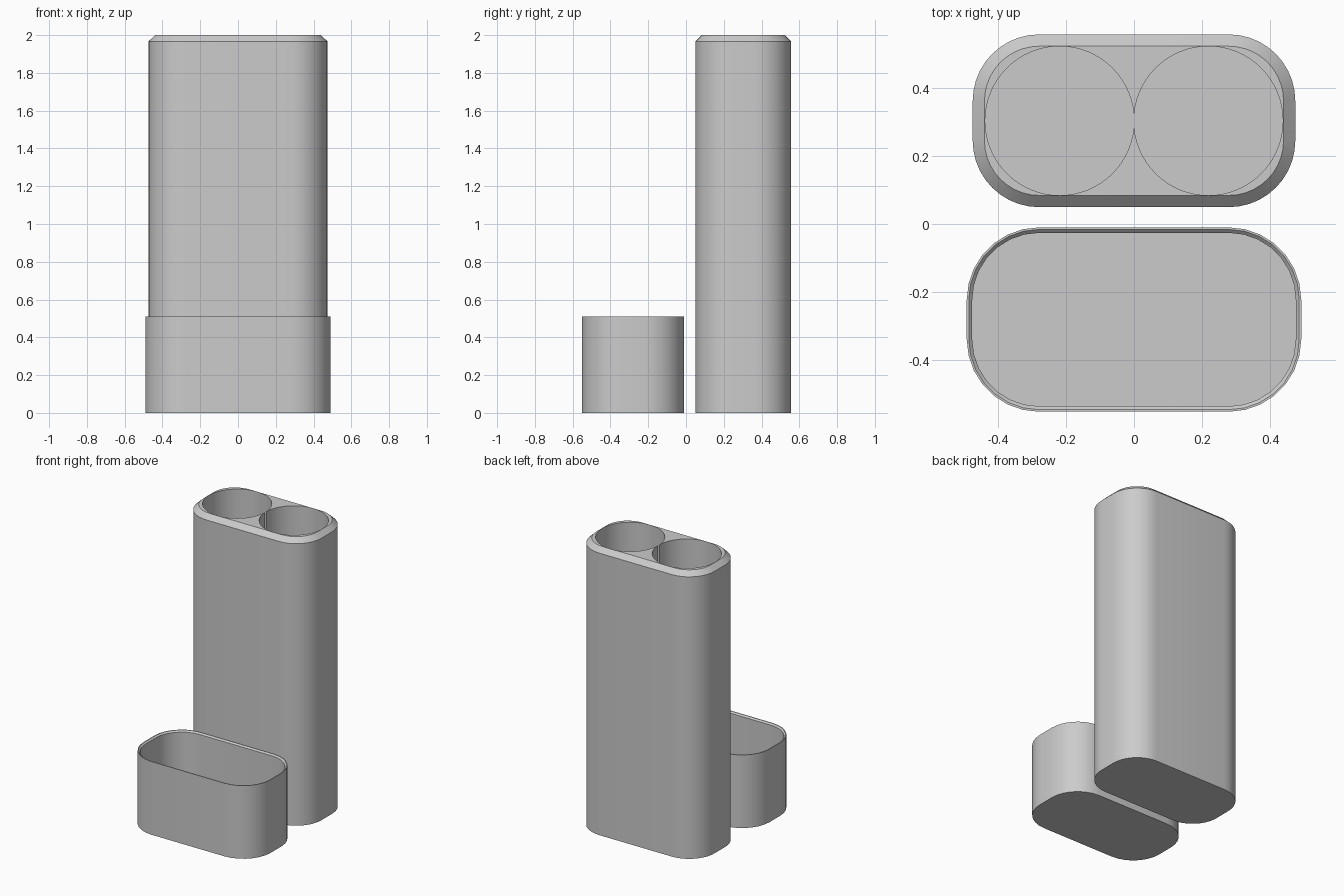
import bpy, bmesh
from math import cos, sin, pi, radians

cube = bpy.data.objects.get("Cube")
if cube:
    bpy.data.objects.remove(cube, do_unlink=True)

grey = bpy.data.materials.new("plain grey")
grey.use_nodes = True
grey.diffuse_color = (0.6, 0.6, 0.6, 1)
grey.node_tree.nodes["Principled BSDF"].inputs["Base Color"].default_value = (0.6, 0.6, 0.6, 1)


def rounded_outline(hx, hy, r, y, z, steps):
    """Rounded rectangle, counter-clockwise."""
    points = []
    for k, (sx, sy) in enumerate([(1, 1), (-1, 1), (-1, -1), (1, -1)]):
        for i in range(steps + 1):
            a = (k + i / steps) * pi / 2
            points.append((sx * (hx - r) + r * cos(a), y + sy * (hy - r) + r * sin(a), z))
    return points


def loft(name, hx, hy, r, y, levels, steps):
    """Skin rounded outlines, each given as (inset, height), and close both ends."""
    bm = bmesh.new()
    rings = [[bm.verts.new(p) for p in rounded_outline(hx - d, hy - d, r - d, y, z, steps)]
             for d, z in levels]
    for low, high in zip(rings, rings[1:]):
        n = len(low)
        for i in range(n):
            j = (i + 1) % n
            bm.faces.new((low[i], low[j], high[j], high[i]))
    bm.faces.new(rings[0][::-1])
    bm.faces.new(rings[-1])
    mesh = bpy.data.meshes.new(name)
    bm.to_mesh(mesh)
    bm.free()
    mesh.materials.append(grey)
    obj = bpy.data.objects.new(name, mesh)
    bpy.context.collection.objects.link(obj)
    return obj


def make_active(obj):
    bpy.ops.object.select_all(action='DESELECT')
    obj.select_set(True)
    bpy.context.view_layer.objects.active = obj


# Tall case with a chamfered top
case_y = 0.303
case = loft("case", 0.4735, 0.2535, 0.195, case_y,
            [(0, 0), (0, 1.967), (0.0345, 2.0)], 10)

# Two round bores that just meet in the middle
for side in (-1, 1):
    bpy.ops.mesh.primitive_cylinder_add(vertices=64, radius=0.2187, depth=2.1,
                                        location=(side * 0.2183, case_y, 1.085))
    cutter = bpy.context.object
    cutter.name = "bore_cutter"
    cutter.hide_render = True
    cutter.data.materials.append(grey)
    make_active(case)
    cut = case.modifiers.new("bore", 'BOOLEAN')
    cut.operation = 'DIFFERENCE'
    cut.solver = 'EXACT'
    cut.object = cutter
    bpy.ops.object.modifier_apply(modifier=cut.name)
    bpy.data.objects.remove(cutter, do_unlink=True)

# Hollow cap with a chamfered inner lip
cap = loft("cap", 0.491, 0.2705, 0.2125, -0.2805,
           [(0, 0), (0, 0.51), (0.006, 0.51), (0.016, 0.5), (0.016, 0.02)], 7)

for obj in (case, cap):
    make_active(obj)
    bpy.ops.object.shade_smooth_by_angle(angle=radians(30))
